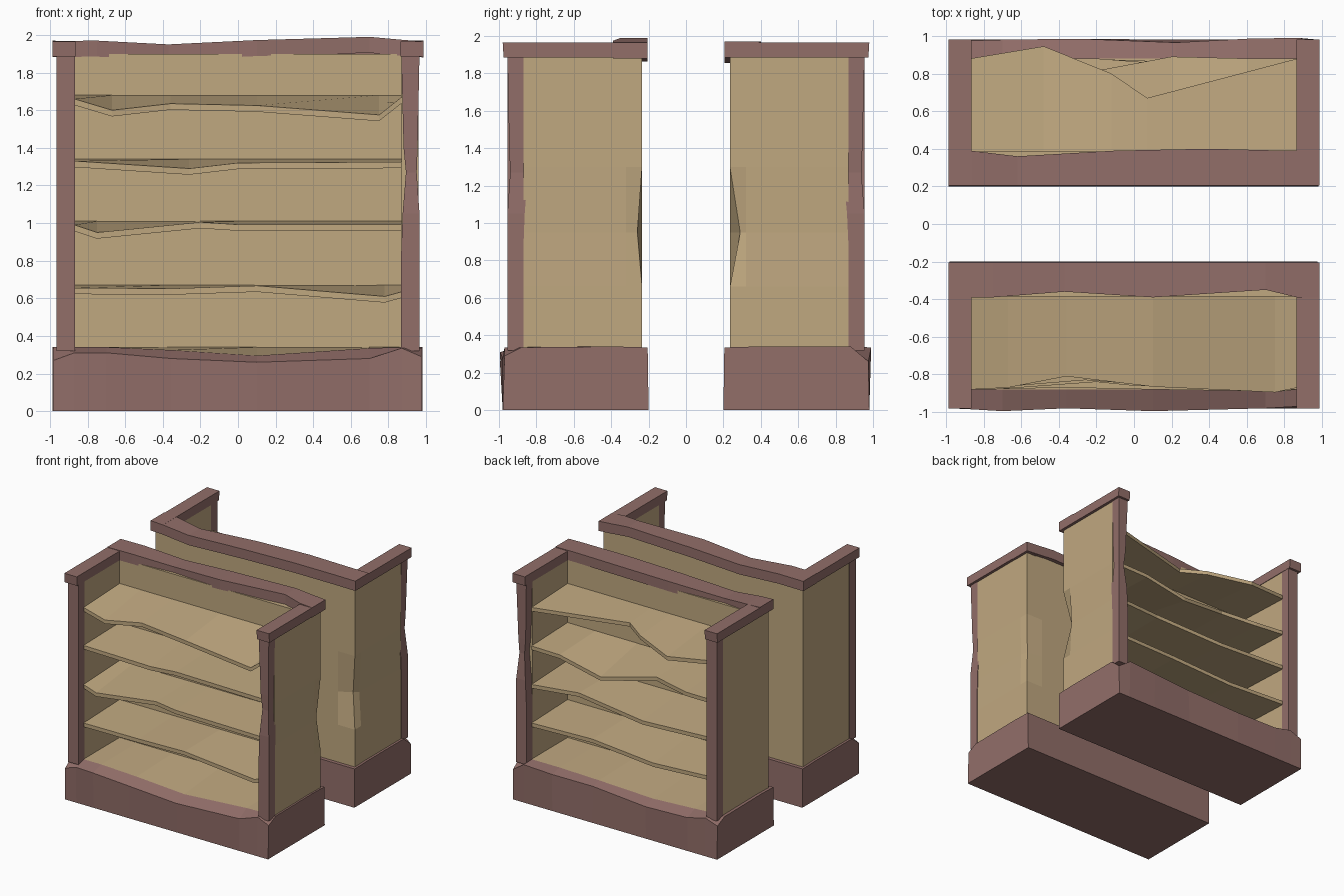
import bpy, bmesh

def mat(name, c):
    m = bpy.data.materials.new(name)
    m.diffuse_color = (*c, 1)
    return m

TAN = mat("pale_wood", (0.527, 0.392, 0.216))
BROWN = mat("dark_wood", (0.287, 0.156, 0.141))

def loft(name, stations, mats, s, rule=None):
    """Skin equal-length rings of points; s=-1 turns the part round to the back unit."""
    bm = bmesh.new()
    rings = [[bm.verts.new(p) for p in st] for st in stations]
    n = len(rings[0])
    for a, b in zip(rings, rings[1:]):
        for i in range(n):
            j = (i + 1) % n
            bm.faces.new((a[i], a[j], b[j], b[i]))
    bm.faces.new(rings[0])
    bm.faces.new(rings[-1])
    bmesh.ops.recalc_face_normals(bm, faces=bm.faces)
    if rule:
        for f in bm.faces:
            f.material_index = rule(f.calc_center_median(), f.normal)
    for v in bm.verts:
        v.co.x *= s
        v.co.y *= s
    me = bpy.data.meshes.new(name)
    bm.to_mesh(me)
    bm.free()
    for m in mats:
        me.materials.append(m)
    ob = bpy.data.objects.new(name, me)
    bpy.context.collection.objects.link(ob)

def rect(x, y0, y1, z0, z1):
    return [(x, y0, z0), (x, y0, z1), (x, y1, z1), (x, y1, z0)]

def ring(z, x0, x1, y0, y1):
    return [(x0, y0, z), (x1, y0, z), (x1, y1, z), (x0, y1, z)]

def floor_rule(c, n):
    return int(n.z > 0.7 and abs(c.x) < 0.87 and -0.87 < c.y < -0.38)

def bookcase(label, s, plinth, trim, shelves, dents):
    # Plinth with a worn front edge: (x, front y, front z, inner z)
    loft(label + "_plinth",
         [[(x, -0.98, 0), (x, y, zf), (x, -0.88, zi), (x, -0.38, 0.34),
           (x, -0.205, 0.335), (x, -0.2, 0)] for x, y, zf, zi in plinth],
         [BROWN, TAN], s, floor_rule)
    # U-shaped carcass with a dented rear corner
    walls = []
    for k, z in enumerate((0.33, 0.66, 0.95, 1.3, 1.9)):
        l, r = dents["corner"][0] * (k == 2), dents["corner"][1] * (k == 2)
        walls.append([(-0.96, -0.87, z), (-0.87, -0.87, z), (-0.87, -0.385, z),
                      (0.87, -0.385, z), (0.87, -0.87, z), (0.96, -0.87, z),
                      (0.96 - r * 0.3, -0.32, z), (0.96 - r, -0.235 - r, z),
                      (0.8, -0.235, z), (-0.8, -0.235, z),
                      (-0.96 + l, -0.235 - l, z), (-0.96 + l * 0.3, -0.32, z)])
    loft(label + "_carcass", walls, [TAN], s)
    # Front posts
    for side, nm in ((-1, "left"), (1, "right")):
        d = dents[nm]
        loft(label + "_" + nm + "_post",
             [ring(z, *sorted((side * (0.868 + d * k), side * (0.965 - d * o))),
                   -0.955 + d * o, -0.87 + d * b)
              for z, k, o, b in ((0.32, 0, 0, 0), (0.85, 0, 0, 0), (1.05, 0.3, 0, 0.3),
                                 (1.27, 1, 0.6, 1), (1.4, 0.5, 0.4, 0), (1.9, 0, 0, 0))],
             [BROWN], s)
        # Side pieces of the top trim
        x0, x1 = sorted((side * 0.865, side * 0.985))
        loft(label + "_" + nm + "_trim",
             [ring(1.885, x0, x1, -0.975, -0.21), ring(1.965, x0, x1, -0.98, -0.21)],
             [BROWN], s)
    # Wavy rear piece of the top trim
    loft(label + "_rear_trim",
         [rect(x, yf, -0.205, z - 0.085, z) for x, yf, z in trim], [BROWN], s)
    # Shelves: level at the back, sagging along the front edge (x, y, drop)
    for i, (zb, edge) in enumerate(shelves):
        loft(label + "_shelf_%d" % (i + 1),
             [[(x, y, zb - d - 0.033), (x, y, zb - d), (x, -0.38, zb), (x, -0.38, zb - 0.033)]
              for x, y, d in edge], [TAN], s)

bookcase("front_case", 1,
    [(-0.98, -0.975, 0.27, 0.34), (-0.87, -0.985, 0.31, 0.34), (-0.7, -0.995, 0.31, 0.34),
     (-0.36, -0.98, 0.28, 0.325), (0.1, -0.995, 0.26, 0.295), (0.7, -0.98, 0.28, 0.335),
     (0.87, -0.97, 0.335, 0.34), (0.975, -0.97, 0.29, 0.335)],
    [(-0.985, -0.39, 1.968), (-0.75, -0.39, 1.97), (-0.37, -0.36, 1.95),
     (0.1, -0.39, 1.973), (0.7, -0.35, 1.99), (0.865, -0.39, 1.975), (0.985, -0.39, 1.966)],
    [(0.67, [(-0.87, -0.88, 0.015), (-0.35, -0.87, 0.018), (0.1, -0.88, 0.003),
             (0.78, -0.89, 0.06), (0.87, -0.88, 0.035)]),
     (1.01, [(-0.87, -0.88, 0.02), (-0.75, -0.88, 0.06), (-0.2, -0.84, 0.005),
             (0.0, -0.86, 0.018), (0.87, -0.88, 0.018)]),
     (1.34, [(-0.87, -0.88, 0.01), (-0.26, -0.83, 0.05), (0.0, -0.85, 0.02),
             (0.87, -0.88, 0.015)]),
     (1.68, [(-0.87, -0.88, 0.02), (-0.67, -0.87, 0.08), (-0.36, -0.81, 0.045),
             (0.1, -0.865, 0.055), (0.75, -0.895, 0.105), (0.87, -0.87, 0.01)])],
    {"corner": (0.0, 0.025), "left": 0.0, "right": 0.025})

bookcase("rear_case", -1,
    [(-0.98, -0.975, 0.26, 0.34), (-0.87, -0.99, 0.335, 0.34), (-0.6, -0.985, 0.32, 0.34),
     (-0.22, -0.965, 0.31, 0.33), (0.3, -0.985, 0.28, 0.31), (0.7, -0.98, 0.29, 0.33),
     (0.87, -0.975, 0.33, 0.34), (0.985, -0.975, 0.29, 0.335)],
    [(-0.985, -0.39, 1.97), (-0.8, -0.39, 1.972), (-0.4, -0.4, 1.972),
     (0.1, -0.39, 1.96), (0.62, -0.36, 1.94), (0.87, -0.39, 1.965), (0.985, -0.39, 1.97)],
    [(0.67, [(-0.87, -0.88, 0.015), (-0.3, -0.86, 0.01), (0.3, -0.88, 0.05),
             (0.87, -0.88, 0.02)]),
     (1.01, [(-0.87, -0.88, 0.02), (-0.45, -0.83, 0.0), (0.2, -0.88, 0.05),
             (0.87, -0.88, 0.02)]),
     (1.34, [(-0.87, -0.88, 0.015), (-0.6, -0.88, 0.02), (-0.2, -0.89, 0.1),
             (0.28, -0.8, 0.01), (0.6, -0.86, 0.03), (0.87, -0.88, 0.02)]),
     (1.68, [(-0.87, -0.88, 0.02), (-0.07, -0.67, 0.02), (0.12, -0.8, 0.03),
             (0.48, -0.945, 0.06), (0.87, -0.88, 0.02)])],
    {"corner": (0.055, 0.0), "left": 0.03, "right": 0.0})
